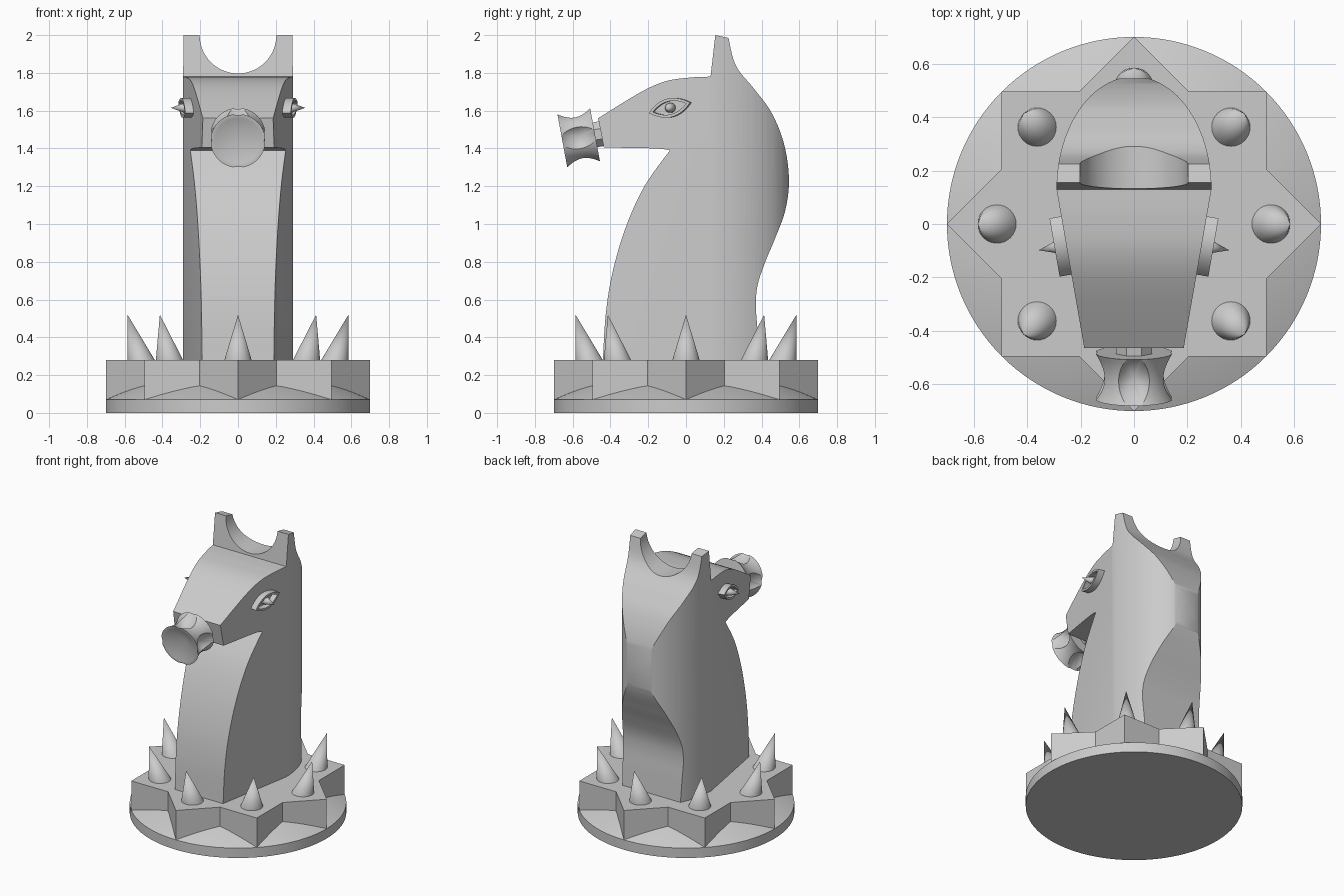
import bpy, bmesh
from math import sin, cos, pi, radians, sqrt
from mathutils import Vector, Matrix

old = bpy.data.objects.get("Cube")
if old:
    bpy.data.objects.remove(old, do_unlink=True)

grey = bpy.data.materials.new("stone_grey")
grey.use_nodes = True
COLOUR = (0.6, 0.6, 0.6, 1)
grey.diffuse_color = COLOUR
grey.node_tree.nodes["Principled BSDF"].inputs["Base Color"].default_value = COLOUR
parts = []


def loft(name, rings, matrix=None):
    """Skin equal-sized rings of points and cap both ends."""
    bm = bmesh.new()
    rows = [[bm.verts.new(p) for p in ring] for ring in rings]
    n = len(rows[0])
    for a, b in zip(rows, rows[1:]):
        for i in range(n):
            j = (i + 1) % n
            bm.faces.new((a[i], a[j], b[j], b[i]))
    bm.faces.new(rows[0][::-1])
    bm.faces.new(rows[-1])
    bmesh.ops.remove_doubles(bm, verts=bm.verts, dist=1e-5)
    bmesh.ops.recalc_face_normals(bm, faces=bm.faces)
    mesh = bpy.data.meshes.new(name)
    bm.to_mesh(mesh)
    bm.free()
    mesh.materials.append(grey)
    ob = bpy.data.objects.new(name, mesh)
    if matrix:
        mesh.transform(matrix)
    bpy.context.collection.objects.link(ob)
    parts.append(ob)
    return ob


def circle(r, z, n=96, cx=0, cy=0, turn=0):
    return [(cx + r * cos(turn + 2 * pi * i / n), cy + r * sin(turn + 2 * pi * i / n), z)
            for i in range(n)]


def cut(ob, cutter, operation="DIFFERENCE"):
    """Apply a boolean and discard the cutter."""
    mod = ob.modifiers.new("cut", "BOOLEAN")
    mod.object, mod.operation, mod.solver = cutter, operation, "EXACT"
    bpy.context.view_layer.update()
    result = bpy.data.meshes.new_from_object(
        ob.evaluated_get(bpy.context.evaluated_depsgraph_get()))
    ob.modifiers.clear()
    ob.data = result
    parts.remove(cutter)
    bpy.data.objects.remove(cutter, do_unlink=True)


def spline(pts, steps=8):
    """Smooth curve through the points."""
    p = [pts[0]] + pts + [pts[-1]]
    out = []
    for k in range(1, len(p) - 2):
        a, b, c, d = (Vector(q) for q in p[k - 1:k + 3])
        for s in range(steps):
            t = s / steps
            out.append(tuple(0.5 * (2 * b + (c - a) * t + (2 * a - 5 * b + 4 * c - d) * t * t
                                    + (3 * b - a - 3 * c + d) * t ** 3)))
    return out + [pts[-1]]


# Base: disc with a shallow conical top, and an eight-pointed star
loft("base_disc", [circle(0.7, 0, 128), circle(0.7, 0.07, 128), circle(0.3, 0.25, 128)])
inner = 0.7 * cos(pi / 4) / cos(pi / 8)
star = [((0.7, inner)[i % 2] * cos(i * pi / 8), (0.7, inner)[i % 2] * sin(i * pi / 8))
        for i in range(16)]
loft("base_star", [[(x, y, z) for x, y in star] for z in (0.07, 0.28)])

# Spikes leaning outward around the star
for i in range(8):
    c, s = cos(i * pi / 4), sin(i * pi / 4)
    loft("base_spike", [circle(0.075, 0.27, 32, 0.51 * c, 0.51 * s),
                        [(0.585 * c, 0.585 * s, 0.52)] * 32])

# Horse head and neck: side profile crossed with the plan outline
neck_front = [(-0.445, 0.2), (-0.44, 0.28), (-0.425, 0.52), (-0.39, 0.74), (-0.32, 0.98),
              (-0.22, 1.2), (-0.085, 1.39)]
jaw = [(-0.085, 1.39), (-0.16, 1.4), (-0.435, 1.405)]
brow = [(-0.465, 1.56), (-0.245, 1.695), (-0.11, 1.755), (0.02, 1.775), (0.13, 1.78)]
back = [(0.225, 1.985), (0.25, 1.875), (0.285, 1.805), (0.365, 1.71), (0.455, 1.585),
        (0.52, 1.42), (0.545, 1.235), (0.525, 1.07), (0.47, 0.92), (0.42, 0.8),
        (0.38, 0.68), (0.37, 0.57), (0.38, 0.42), (0.395, 0.2)]
side = spline(neck_front)[:-1] + spline(jaw, 4) + spline(brow) + [(0.155, 2)] + spline(back)
body = loft("horse_body", [[(x, y, z) for y, z in side] for x in (-0.4, 0.4)])

plan = [(-0.185, -0.47), (0.185, -0.47)]
plan += [(0.29 * cos(pi * i / 48), 0.13 + 0.422 * sin(pi * i / 48)) for i in range(49)]
cut(body, loft("plan_cutter", [[(x, y, z) for x, y in plan] for z in (0.1, 2.2)]), "INTERSECT")

# Round notch between the ears
ear_notch = loft("ear_cutter", [circle(0.203, -1), circle(0.203, 1)],
                 Matrix.Translation((0, 0, 2.0)) @ Matrix.Rotation(pi / 2, 4, "X"))
cut(body, ear_notch)

# Muzzle spool: waisted drum with a conical front and four conical dimples
tilt = Matrix.Translation((0, -0.568, 1.456)) @ Matrix.Rotation(radians(100.5), 4, "X")
waist = [(0.145 - 0.021 * (1 - (k / 6) ** 2), 0.088 * k / 6) for k in range(-6, 7)]
lathe = [(0, -0.088)] + waist + [(0.122, 0.088), (0, 0.02)]
spool = loft("muzzle_spool", [circle(r, z, 64) for r, z in lathe])
for k in range(4):
    dimple = loft("dimple_cutter", [circle(0.105, 0.155, 48), circle(0, 0.055, 48)],
                  Matrix.Rotation(k * pi / 2, 4, "Z") @ Matrix.Rotation(pi / 2, 4, "Y"))
    cut(spool, dimple)
spool.data.transform(tilt)
loft("muzzle_peg", [circle(0.072, z, 8, turn=pi / 8) for z in (-0.16, -0.08)], tilt)

# Eyes: raised almond rims with a pointed pupil, set square to the tapering cheeks
cheek = Vector((0.105, 0.6, 0)).normalized()
outward = Vector((cheek.y, -cheek.x, 0))
slant = radians(14)


def almond(a, b, lift, flip, n=48):
    ring = []
    for i in range(n):
        t = 2 * pi * i / n
        u, v = a * cos(t), b * sin(t) * abs(sin(t))
        p = (Vector((0.253, -0.08, 1.615)) + outward * lift
             + cheek * (u * cos(slant) - v * sin(slant))
             + Vector((0, 0, u * sin(slant) + v * cos(slant))))
        ring.append((p.x * flip, p.y, p.z))
    return ring


for label, flip in (("left", 1), ("right", -1)):
    loft(label + "_eye_rim", [almond(0.114, 0.05, -0.02, flip), almond(0.114, 0.05, 0.045, flip),
                              almond(0.092, 0.035, 0.045, flip), almond(0.092, 0.035, 0.004, flip)])
    centre = Vector((0.253, -0.08, 1.615))
    pupil = []
    for r, lift in ((0.026, -0.01), (0.026, 0.03), (0, 0.105)):
        ring = []
        for i in range(24):
            t = 2 * pi * i / 24
            p = centre + outward * lift + cheek * r * cos(t) + Vector((0, 0, r * sin(t)))
            ring.append((p.x * flip, p.y, p.z))
        pupil.append(ring)
    loft(label + "_pupil_spike", pupil)

# Smooth shading with sharp edges kept
bpy.ops.object.select_all(action="DESELECT")
for ob in parts:
    ob.select_set(True)
bpy.context.view_layer.objects.active = body
bpy.ops.object.shade_smooth_by_angle(angle=radians(30))
